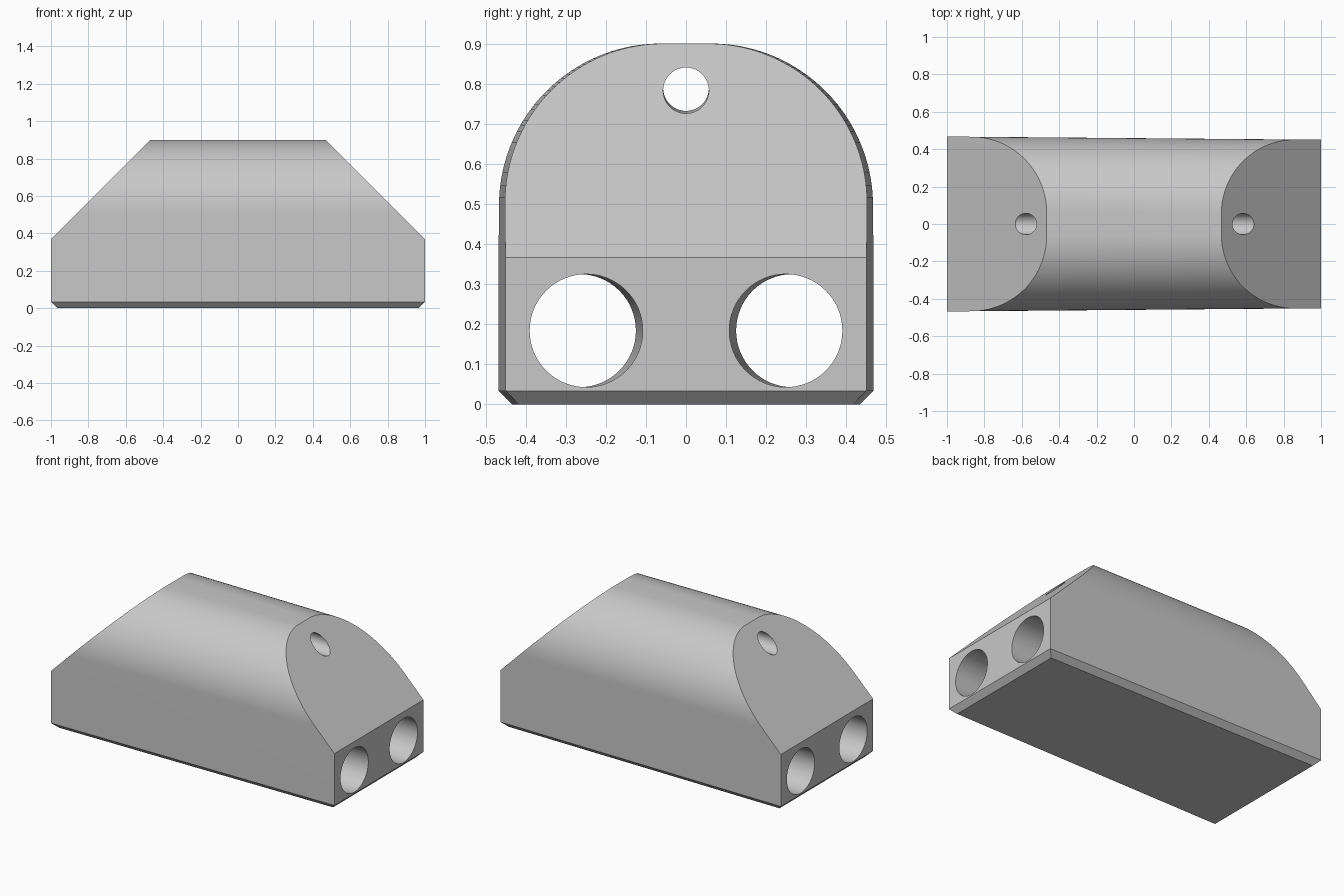
import bpy, bmesh
from math import sin, cos, pi, tau
from mathutils import Vector

cube = bpy.data.objects.get("Cube")
if cube:
    bpy.data.objects.remove(cube, do_unlink=True)

TAPER = 0.0085     # each half leans inward by this per unit of x
BEVEL = 0.034
HEIGHT = 0.9
WIDTH = 0.459      # half width at the middle
RADIUS = 0.4

grey = bpy.data.materials.new("light grey")
grey.use_nodes = True
colour = (0.58, 0.58, 0.58, 1)
grey.diffuse_color = colour
grey.node_tree.nodes["Principled BSDF"].inputs["Base Color"].default_value = colour


def loft(name, section, cuts=()):
    """Join the section at both ends, then trim by planes (point, normal)."""
    bm = bmesh.new()
    rings = [[bm.verts.new((x, y, z)) for y, z in section(x)] for x in (-1.2, 1.2)]
    for ring in rings:
        bm.faces.new(ring)
    n = len(rings[0])
    for i in range(n):
        j = (i + 1) % n
        bm.faces.new((rings[0][i], rings[0][j], rings[1][j], rings[1][i]))
    for point, normal in cuts:
        geom = bm.verts[:] + bm.edges[:] + bm.faces[:]
        cut = bmesh.ops.bisect_plane(bm, geom=geom, plane_co=point,
                                     plane_no=Vector(normal).normalized(), clear_outer=True)
        rim = [e for e in cut["geom_cut"] if isinstance(e, bmesh.types.BMEdge)]
        bmesh.ops.contextual_create(bm, geom=rim)
    bmesh.ops.recalc_face_normals(bm, faces=bm.faces[:])
    mesh = bpy.data.meshes.new(name)
    bm.to_mesh(mesh)
    bm.free()
    mesh.materials.append(grey)
    obj = bpy.data.objects.new(name, mesh)
    bpy.context.collection.objects.link(obj)
    return obj


def arch(x):
    """Flat-sided arch with a bevelled base."""
    w = WIDTH - TAPER * x
    half = [(w - BEVEL, 0), (w, BEVEL)]
    for i in range(41):
        a = pi / 2 * i / 40
        half.append((w - RADIUS + RADIUS * cos(a), HEIGHT - RADIUS + RADIUS * sin(a)))
    return half + [(-y, z) for y, z in reversed(half)]


def bore(y, z, r, lean, rise):
    def section(x):
        return [(y + lean * x + r * cos(tau * i / 64), z + rise * x + r * sin(tau * i / 64))
                for i in range(64)]
    return section


# Body: ends, sloped shoulders and bevelled lower end edges
cuts = []
for s in (-1, 1):
    cuts += [((s, 0, 0), (s, 0, 0)),
             ((s * 0.467, 0, HEIGHT), (s, 0, 1)),
             ((s, 0, BEVEL), (s, 0, -1))]
body = loft("body", arch, cuts)

# Two wide bores and one small bore run the whole length
cutters = [loft("bore_cutter_left", bore(0.2575, 0.184, 0.141, -TAPER, 0)),
           loft("bore_cutter_right", bore(-0.2575, 0.184, 0.141, TAPER, 0)),
           loft("bore_cutter_top", bore(0, 0.786, 0.057, 0, -0.005))]
for cutter in cutters:
    cutter.hide_render = True
    mod = body.modifiers.new(cutter.name, "BOOLEAN")
    mod.operation = "DIFFERENCE"
    mod.solver = "EXACT"
    mod.object = cutter

bpy.ops.object.select_all(action="DESELECT")
bpy.context.view_layer.objects.active = body
body.select_set(True)
for mod in list(body.modifiers):
    bpy.ops.object.modifier_apply(modifier=mod.name)
for cutter in cutters:
    bpy.data.objects.remove(cutter, do_unlink=True)
bpy.ops.object.shade_smooth_by_angle(angle=pi / 6)
